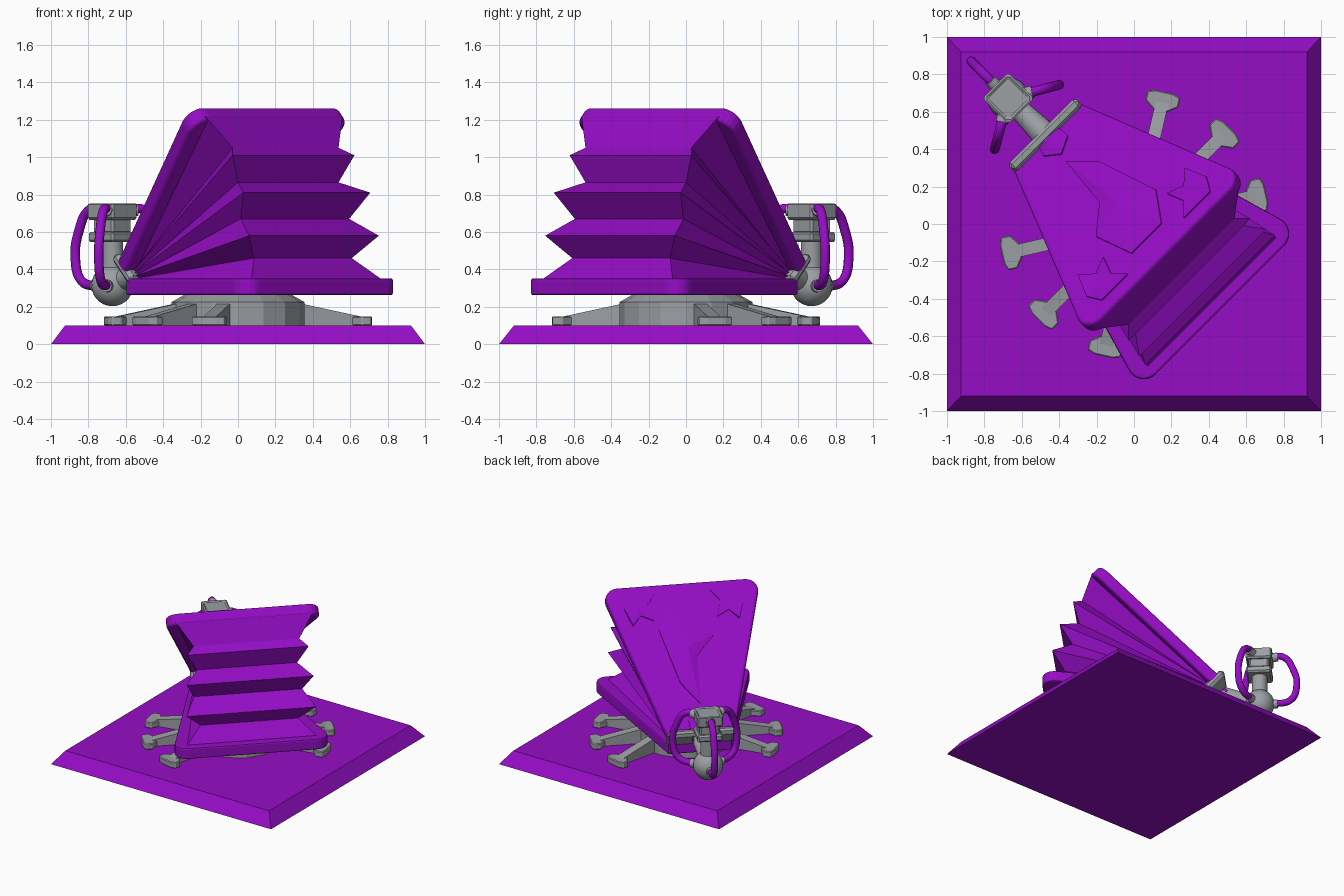
import bpy, bmesh
from math import radians, sin, cos, pi, atan2
from mathutils import Matrix, Vector

cube = bpy.data.objects.get("Cube")
if cube:
    bpy.data.objects.remove(cube, do_unlink=True)


def material(name, rgb):
    m = bpy.data.materials.new(name)
    m.use_nodes = True
    m.diffuse_color = (*rgb, 1)
    m.node_tree.nodes["Principled BSDF"].inputs["Base Color"].default_value = (*rgb, 1)
    return m


PURPLE = material("vivid_purple", (0.30, 0.004, 0.56))
GREY = material("steel_grey", (0.33, 0.35, 0.37))

# The bellows lies along a diagonal: local x runs from hinge to wide end
DIAG = Matrix.Rotation(radians(-45), 4, 'Z')
# Frame of the raised board: x along its length, z out of its top
TILT = DIAG @ Matrix.Translation((-0.643, 0, 0.339)) @ Matrix.Rotation(radians(-43), 4, 'Y')


def finish(name, bm, mat, frame=DIAG, bevel=0, segments=1, smooth=False):
    bmesh.ops.recalc_face_normals(bm, faces=bm.faces)
    me = bpy.data.meshes.new(name)
    bm.to_mesh(me)
    bm.free()
    ob = bpy.data.objects.new(name, me)
    bpy.context.collection.objects.link(ob)
    me.materials.append(mat)
    ob.matrix_world = frame
    if bevel:
        mod = ob.modifiers.new("bevel", 'BEVEL')
        mod.width, mod.segments = bevel, segments
        mod.limit_method, mod.angle_limit = 'ANGLE', radians(40)
    if smooth:
        select(ob)
        bpy.ops.object.shade_smooth_by_angle(angle=radians(35))
    return ob


def select(ob):
    bpy.ops.object.select_all(action='DESELECT')
    ob.select_set(True)
    bpy.context.view_layer.objects.active = ob


def prism(outline, z0, z1):
    bm = bmesh.new()
    face = bm.faces.new([bm.verts.new((x, y, z0)) for x, y in outline])
    new = bmesh.ops.extrude_face_region(bm, geom=[face])["geom"]
    bmesh.ops.translate(bm, verts=[g for g in new if isinstance(g, bmesh.types.BMVert)],
                        vec=(0, 0, z1 - z0))
    return bm


def box(lo, hi):
    return prism([(lo[0], lo[1]), (hi[0], lo[1]), (hi[0], hi[1]), (lo[0], hi[1])], lo[2], hi[2])


def rod(a, b, r1, r2, sides=20):
    a, b = Vector(a), Vector(b)
    bm = bmesh.new()
    turn = (b - a).to_track_quat('Z', 'Y').to_matrix().to_4x4()
    bmesh.ops.create_cone(bm, cap_ends=True, segments=sides, radius1=r1, radius2=r2,
                          depth=(b - a).length, matrix=Matrix.Translation((a + b) / 2) @ turn)
    return bm


def board_outline(x0, x1, w0, w1, r=0.09):
    # Trapezoid with rounded corners at its wide end
    slope = atan2(w1 - w0, x1 - x0)
    cx, cy = x1 - r, w1 - r * 1.15
    arc = [(cx + r * cos(t), cy + r * sin(t))
           for t in [(pi / 2 + slope) * i / 6 for i in range(7)]]
    half = arc + [(x0, w0)]
    return half + [(x, -y) for x, y in reversed(half)]


# Base slab with sloped rim
bm = box((-1, -1, 0), (1, 1, 0.1))
for v in bm.verts:
    if v.co.z > 0.05:
        v.co.x *= 0.925
        v.co.y *= 0.92
finish("base_slab", bm, PURPLE, Matrix.Identity(4))

# Round pedestal
finish("pedestal", rod((0, 0, 0.1), (0, 0, 0.225), 0.355, 0.355, 16), GREY)
finish("pedestal_collar", rod((0, 0, 0.225), (0, 0, 0.262), 0.355, 0.29, 16), GREY)

# Six splayed feet, three on each side
for side in (90, 270):
    for step in (-32, 0, 32):
        frame = DIAG @ Matrix.Rotation(radians(side + step), 4, 'Z')
        bm = box((0.3, -0.035, 0.1), (0.68, 0.035, 0.225))
        for v in bm.verts:
            if v.co.x > 0.5 and v.co.z > 0.15:
                v.co.z = 0.145
        finish("foot_arm", bm, GREY, frame)
        tip = [(0.62, -0.035), (0.66, -0.09), (0.71, -0.09), (0.725, -0.05)]
        tip += [(x, -y) for x, y in reversed(tip)]
        finish("foot_tip", prism(tip, 0.1, 0.148), GREY, frame, 0.006)

# Lower and raised boards
finish("lower_board", prism(board_outline(-0.61, 0.65, 0.24, 0.59), 0.262, 0.352),
       PURPLE, bevel=0.012, segments=2)
finish("upper_board", prism(board_outline(0.04, 1.27, 0.25, 0.59), 0, 0.09),
       PURPLE, TILT, 0.022, 3)

# Pleated bellows: front x, height and half width of each fold
folds = [(0.6, 0.34, 0.5), (0.49, 0.46, 0.37), (0.575, 0.58, 0.49), (0.43, 0.67, 0.41),
         (0.52, 0.81, 0.48), (0.38, 0.865, 0.38), (0.42, 1.01, 0.46), (0.36, 1.05, 0.4),
         (0.27, 1.22, 0.52)]
bm = bmesh.new()
rows = []
for i, (x, z, w) in enumerate(folds):
    rear = 0.21 if i % 2 == 0 else 0.19
    zr = 0.345 + 0.008 * i
    rows.append([bm.verts.new(p) for p in
                 ((-0.58, -rear, zr), (x, -w, z), (x, w, z), (-0.58, rear, zr))])
for a, b in zip(rows, rows[1:]):
    for k in range(4):
        n = (k + 1) % 4
        bm.faces.new((a[k], a[n], b[n], b[k]))
bm.faces.new(rows[0])
bm.faces.new(rows[-1])
finish("bellows", bm, PURPLE)


# Raised ornaments, outlined in plan and projected onto the upper board
def ornament(name, plan, height):
    inverse = TILT.inverted()
    axis = TILT.to_3x3() @ Vector((0, 0, 1))
    top = TILT @ Vector((0, 0, 0.088))
    pts = []
    for x, y in plan:
        z = top.z - ((x - top.x) * axis.x + (y - top.y) * axis.y) / axis.z
        p = inverse @ Vector((x, y, z))
        pts.append((p.x, p.y))
    bm = prism(pts, 0.08, 0.098)
    cap = max(bm.faces, key=lambda f: f.calc_center_median().z)
    bmesh.ops.poke(bm, faces=[cap], offset=0)
    peak = max(bm.verts, key=lambda v: (v.co.z, len(v.link_edges)))
    peak.co.z += height
    finish(name, bm, PURPLE, TILT)


ornament("long_gem", [(-.36, .33), (-.18, .33), (.12, .18), (.15, 0), (-.01, -.16),
                      (-.2, -.07), (-.18, .11)], 0.02)
ornament("small_gem", [(-.54, .48), (-.45, .55), (-.35, .47), (-.385, .37), (-.48, .36)], 0.015)
crown = [(-.29, -.28), (-.2, -.27), (-.16, -.18), (-.12, -.27), (-.03, -.27), (-.11, -.35),
         (-.17, -.41), (-.25, -.39)]
ornament("right_crown", crown, 0.012)
ornament("left_crown", [(-y, -x) for x, y in crown], 0.012)

# Hinge plate and nozzle neck
finish("hinge_plate", box((0.025, -0.255, -0.06), (0.085, 0.255, 0.135)), GREY, TILT, 0.02)
finish("nozzle_neck", rod((-0.95, 0, 0.32), (-0.63, 0, 0.41), 0.05, 0.075), GREY, smooth=True)

# Ball joint, post and stacked valve head
HUB = DIAG @ Matrix.Translation((-0.95, 0, 0))
bm = bmesh.new()
bmesh.ops.create_uvsphere(bm, u_segments=24, v_segments=14, radius=0.112,
                          matrix=Matrix.Translation((0, 0, 0.315)))
finish("ball_joint", bm, GREY, HUB, smooth=True)
finish("valve_post", rod((0, 0, 0.38), (0, 0, 0.57), 0.058, 0.058), GREY, HUB, smooth=True)
for name, h, z0, z1 in (("valve_lower_block", 0.095, 0.545, 0.6),
                        ("valve_core", 0.075, 0.59, 0.68),
                        ("valve_top_block", 0.098, 0.665, 0.76)):
    bm = box((-h, -h, z0), (h, h, z1))
    if name == "valve_top_block":
        cap = max(bm.faces, key=lambda f: f.calc_center_median().z)
        bmesh.ops.inset_region(bm, faces=[cap], thickness=0.03)
        bmesh.ops.translate(bm, verts=cap.verts, vec=(0, 0, -0.015))
    finish(name, bm, GREY, HUB, 0.012)

# Three looping hoses with end collars
path = [(0.07, 0.71), (0.17, 0.72), (0.255, 0.6), (0.28, 0.46), (0.235, 0.34), (0.09, 0.31)]
for angle in (60, 180, 300):
    frame = HUB @ Matrix.Rotation(radians(angle), 4, 'Z')
    cu = bpy.data.curves.new("hose", 'CURVE')
    cu.dimensions = '3D'
    cu.bevel_depth, cu.bevel_resolution, cu.resolution_u = 0.026, 3, 6
    sp = cu.splines.new('BEZIER')
    sp.bezier_points.add(len(path) - 1)
    for bp, (r, z) in zip(sp.bezier_points, path):
        bp.co = (r, 0, z)
        bp.handle_left_type = bp.handle_right_type = 'AUTO'
    cu.materials.append(PURPLE)
    hose = bpy.data.objects.new("hose", cu)
    bpy.context.collection.objects.link(hose)
    hose.matrix_world = frame
    select(hose)
    bpy.ops.object.convert(target='MESH')
    bpy.ops.object.shade_smooth_by_angle(angle=radians(40))
    finish("hose_top_collar", rod((0.08, 0, 0.71), (0.135, 0, 0.72), 0.034, 0.034, 12),
           GREY, frame, smooth=True)
    finish("hose_end_collar", rod((0.08, 0, 0.31), (0.135, 0, 0.312), 0.034, 0.034, 12),
           GREY, frame, smooth=True)
